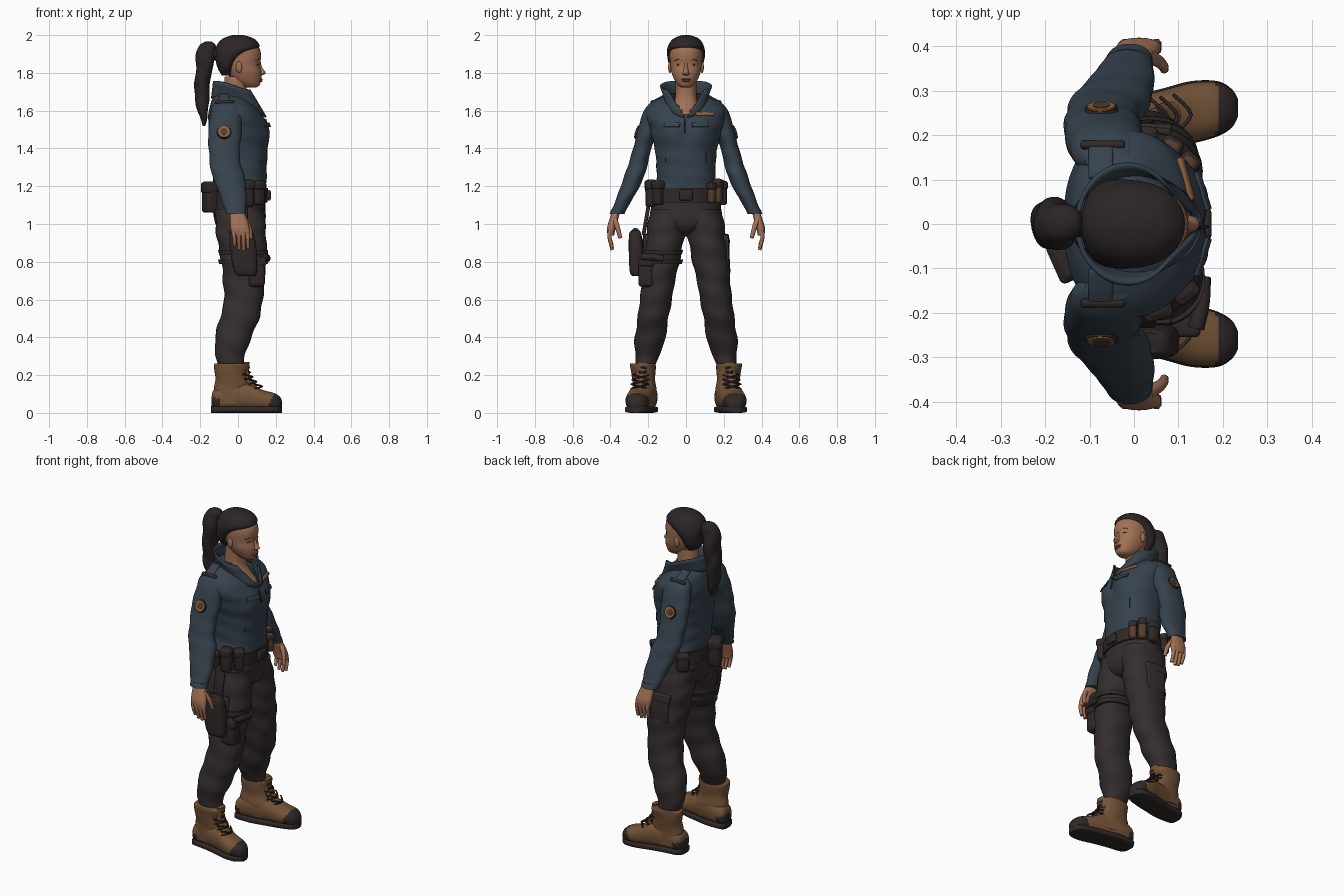
import bpy, bmesh, math
from mathutils import Vector, Matrix
from mathutils.bvhtree import BVHTree

if "Cube" in bpy.data.objects:
    bpy.data.objects.remove(bpy.data.objects["Cube"])

def mat(name, r, g, b):
    m = bpy.data.materials.new(name)
    m.diffuse_color = (r, g, b, 1)
    m.use_nodes = True
    m.node_tree.nodes["Principled BSDF"].inputs["Base Color"].default_value = m.diffuse_color
    return m

JACKET = mat("slate_blue", .037, .054, .074)
SEAM = mat("dark_slate", .026, .036, .048)
PANTS = mat("charcoal_brown", .034, .026, .026)
SKIN = mat("warm_skin", .36, .165, .092)
LIP = mat("dark_rose", .22, .09, .06)
HAIR = mat("dark_hair", .024, .018, .019)
BOOT = mat("tan_leather", .17, .085, .038)
BROWN = mat("brown_leather", .09, .048, .026)
GEAR = mat("gear_black_brown", .028, .021, .02)
BADGE = mat("copper_patch", .27, .115, .045)

def finish(name, me, mats, mirror=False, angle=45):
    for m in mats if isinstance(mats, list) else [mats]:
        me.materials.append(m)
    for p in me.polygons:
        p.use_smooth = True
    me.set_sharp_from_angle(angle=math.radians(angle))
    ob = bpy.data.objects.new(name, me)
    bpy.context.collection.objects.link(ob)
    if mirror:
        mod = ob.modifiers.new("mirror", 'MIRROR')
        mod.use_axis = (False, True, False)
        mod.use_mirror_merge = False
    return ob

def from_bm(name, bm, mats, mirror=False, angle=45):
    bmesh.ops.recalc_face_normals(bm, faces=bm.faces)
    me = bpy.data.meshes.new(name)
    bm.to_mesh(me)
    bm.free()
    return finish(name, me, mats, mirror, angle)

def smooth_sections(secs, steps):
    """Catmull-Rom interpolation between the given sections."""
    out = []
    for i in range(len(secs) - 1):
        a, b, c, d = (secs[max(0, min(len(secs) - 1, i + k))] for k in (-1, 0, 1, 2))
        for s in range(steps):
            t = s / steps
            out.append([.5 * (2 * q + (r - p) * t + (2 * p - 5 * q + 4 * r - w) * t * t
                              + (3 * q - p - 3 * r + w) * t ** 3) for p, q, r, w in zip(a, b, c, d)])
    return out + [list(secs[-1])]

def loft(name, secs, mats, mirror=False, axis='z', p=2.2, n=32, steps=6, fold=0, k=70,
         rule=None, cut=None, shape=None):
    """Skin rounded sections: (pos along axis, low, high, low, high)."""
    bm = bmesh.new()
    rings = []
    for h, a0, a1, b0, b1 in smooth_sections(secs, steps):
        ring = []
        for i in range(n):
            t = 2 * math.pi * i / n
            c, s = math.cos(t), math.sin(t)
            f = 1 + fold * (math.sin(k * h + 2.3 * math.sin(t + 1)) + .6 * math.sin(k * .6 * h - 3 * s))
            u = (a0 + a1) / 2 + (a1 - a0) / 2 * f * math.copysign(abs(c) ** (2 / p), c)
            v = (b0 + b1) / 2 + (b1 - b0) / 2 * f * math.copysign(abs(s) ** (2 / p), s)
            co = Vector((u, v, h) if axis == 'z' else (h, u, v))
            ring.append(bm.verts.new(shape(co) if shape else co))
        rings.append(ring)
    for r, q in zip(rings, rings[1:]):
        for i in range(n):
            bm.faces.new((r[i], r[(i + 1) % n], q[(i + 1) % n], q[i]))
    bm.faces.new(rings[0])
    bm.faces.new(rings[-1])
    bmesh.ops.recalc_face_normals(bm, faces=bm.faces)
    if rule:
        for f in bm.faces:
            f.material_index = rule(f.calc_center_median())
    if cut:
        bmesh.ops.delete(bm, geom=[f for f in bm.faces if cut(f.calc_center_median())], context='FACES')
    return from_bm(name, bm, mats, mirror)

def sym(*rows):
    return [(z, x0, x1, -w, w) for z, x0, x1, w in rows]

def ball(name, loc, size, m, mirror=False, rot=None):
    bm = bmesh.new()
    bmesh.ops.create_uvsphere(bm, u_segments=20, v_segments=12, radius=1)
    bm.transform(Matrix.Translation(loc) @ (rot or Matrix()) @ Matrix.Diagonal((*size, 1)))
    return from_bm(name, bm, m, mirror)

def box(name, loc, size, m, mirror=False, rot=None, bevel=.012):
    bm = bmesh.new()
    bmesh.ops.create_cube(bm, size=1)
    bm.transform(Matrix.Diagonal((*size, 1)))
    bmesh.ops.bevel(bm, geom=bm.edges[:], offset=min(bevel, min(size) * .4), segments=3, profile=.5, affect='EDGES')
    bm.transform(Matrix.Translation(loc) @ (rot or Matrix()))
    return from_bm(name, bm, m, mirror, 60)

def tube(name, pts, r, m, mirror=False, taper=1):
    cu = bpy.data.curves.new(name, 'CURVE')
    cu.dimensions, cu.bevel_depth, cu.bevel_resolution, cu.use_fill_caps = '3D', r, 2, True
    sp = cu.splines.new('POLY')
    fine = smooth_sections(pts, 4)
    sp.points.add(len(fine) - 1)
    for i, (pt, co) in enumerate(zip(sp.points, fine)):
        pt.co = (*co, 1)
        pt.radius = 1 + (taper - 1) * i / (len(fine) - 1)
    tmp = bpy.data.objects.new("tmp", cu)
    me = bpy.data.meshes.new_from_object(tmp)
    bpy.data.objects.remove(tmp)
    return finish(name, me, m, mirror, 60)

def stick(target, pt):
    """Nearest surface point and a frame with z along the normal, y upward."""
    me = target.data
    tree = BVHTree.FromPolygons([v.co for v in me.vertices], [p.vertices[:] for p in me.polygons])
    loc, nor, _, _ = tree.find_nearest(Vector(pt))
    return loc, nor.to_track_quat('Z', 'Y').to_matrix().to_4x4()

def plate(name, target, pt, size, m, mirror=False):
    loc, rot = stick(target, pt)
    return box(name, loc, size, m, mirror, rot, .006)

# jacket body with bust and an open V neck
def bust(co):
    if co.x > 0:
        co.x += .022 * math.exp(-((abs(co.y) - .075) / .06) ** 2 - ((co.z - 1.48) / .06) ** 2)
    return co
torso = loft("jacket_body", sym((1.18, -.125, .15, .168), (1.22, -.13, .15, .16), (1.28, -.135, .152, .155),
    (1.38, -.145, .155, .163), (1.48, -.155, .153, .185), (1.55, -.157, .142, .205), (1.6, -.155, .115, .208),
    (1.64, -.145, .075, .18), (1.67, -.13, .045, .13), (1.69, -.11, .02, .08)), JACKET, p=2.3, n=96, steps=8,
    fold=.009, cut=lambda c: c.x > .0 and c.z > 1.575 and abs(c.y) < (c.z - 1.57) * .75, shape=bust)
loft("neck_and_chest", sym((1.5, -.1, .11, .1), (1.57, -.1, .112, .09), (1.62, -.09, .075, .07),
    (1.68, -.08, .045, .056), (1.78, -.07, .05, .055)), SKIN)

# flared open collar with wide pointed wings
bm = bmesh.new()
cols = []
for i in range(41):
    s = i / 40 * 2 - 1
    lo, hi = math.pi + s * (math.pi - .06), math.pi + s * (math.pi - .82)
    front = (1 + math.cos(lo)) / 2
    b = Vector((.005 + .143 * math.cos(lo), .105 * math.sin(lo), 1.665 - .1 * front ** 2))
    t = Vector((-.015 + .112 * math.cos(hi), .134 * math.sin(hi), 1.757 - .045 * front ** 2))
    cols.append([bm.verts.new(b.lerp(t, j / 4)) for j in range(5)])
for a, b in zip(cols, cols[1:]):
    for j in range(4):
        bm.faces.new((a[j], b[j], b[j + 1], a[j + 1]))
collar = from_bm("collar", bm, JACKET)
sol = collar.modifiers.new("thickness", 'SOLIDIFY')
sol.thickness, sol.offset = .01, 0

# sleeves, cuffs and hands
sleeve = loft("sleeve", [(1.655, -.11, -.01, .12, .17), (1.61, -.14, .02, .11, .218), (1.5, -.156, .02, .14, .255),
    (1.42, -.156, .01, .178, .275), (1.33, -.15, .012, .2, .3), (1.27, -.14, .03, .215, .322),
    (1.2, -.115, .042, .245, .345), (1.12, -.085, .045, .29, .375), (1.06, -.062, .04, .325, .4)],
    JACKET, True, fold=.02, k=60)
loft("cuff", [(1.08, -.07, .043, .314, .393), (1.053, -.062, .042, .326, .405)], JACKET, True)
loft("palm", [(1.09, -.035, .025, .345, .385), (1.04, -.042, .042, .355, .4), (.98, -.04, .06, .372, .418),
    (.94, -.03, .058, .38, .415)], SKIN, True)
for i, x in enumerate((-.024, .0, .024, .047)):
    tip = (.885, .868, .862, .872)[i]
    tube("finger", [(x, .4, .97), (x + .004, .405, .93), (x + .006, .39, tip)], .0135, SKIN, True, .65)
tube("thumb", [(.03, .38, 1.03), (.06, .362, .98), (.068, .348, .925)], .016, SKIN, True, .65)

# shoulder tabs, sleeve badges, chest tag and pocket flaps
box("shoulder_tab", (-.075, .142, 1.664), (.055, .09, .014), JACKET, True, Matrix.Rotation(-.5, 4, 'X'))
box("shoulder_bar", (-.07, .178, 1.645), (.1, .02, .02), GEAR, True, Matrix.Rotation(-.6, 4, 'X'))
bloc, brot = stick(sleeve, (-.075, .3, 1.5))
for nm, r, h, m in (("badge_rim", .038, .008, GEAR), ("badge", .034, .014, BADGE), ("badge_centre", .02, .018, BROWN)):
    bm = bmesh.new()
    bmesh.ops.create_cone(bm, cap_ends=True, segments=28, radius1=r, radius2=r * .93, depth=h)
    bm.transform(Matrix.Translation(bloc) @ brot)
    from_bm(nm, bm, m, True, 30)
plate("chest_tag", torso, (.13, .105, 1.59), (.1, .02, .014), BADGE)
plate("chest_pocket_flap", torso, (.2, .085, 1.545), (.09, .025, .008), JACKET, True)
plate("side_zip", torso, (.14, .12, 1.36), (.005, .07, .006), SEAM, True)
plate("front_zip", torso, (.2, 0, 1.53), (.007, .08, .009), SEAM)

# head, face and ears
loft("head", sym((1.722, .045, .092, .022), (1.732, .015, .112, .04), (1.76, -.03, .122, .06), (1.8, -.06, .125, .076),
    (1.84, -.085, .117, .083), (1.89, -.1, .122, .087), (1.93, -.1, .113, .083), (1.965, -.08, .08, .065),
    (1.985, -.04, .04, .035)), SKIN, p=2.1)
loft("nose", sym((1.865, .1, .119, .008), (1.83, .1, .127, .01), (1.805, .1, .145, .015), (1.795, .1, .144, .019),
    (1.785, .1, .122, .012)), SKIN, p=2, n=20)
ball("upper_lip", (.119, 0, 1.766), (.011, .026, .005), LIP)
ball("lower_lip", (.117, 0, 1.757), (.012, .022, .006), LIP)
ball("eye", (.098, .036, 1.843), (.012, .015, .0045), BROWN, True)
tube("eyebrow", [(.115, .018, 1.866), (.107, .04, 1.871), (.091, .058, 1.864)], .003, BROWN, True)
ball("ear", (.005, .085, 1.83), (.017, .01, .03), SKIN, True)

# pulled-back hair and ponytail
loft("hair", sym((1.785, -.085, -.03, .05), (1.82, -.105, -.02, .08), (1.86, -.117, .005, .095),
    (1.9, -.121, .052, .1), (1.935, -.116, .112, .097), (1.965, -.1, .102, .083), (1.987, -.07, .073, .058),
    (2.0, -.03, .03, .02)), HAIR, p=2.1, fold=.006)
ball("hair_tie", (-.125, 0, 1.9), (.03, .03, .034), HAIR)
loft("ponytail", sym((1.965, -.175, -.14, .015), (1.945, -.205, -.122, .042), (1.88, -.222, -.122, .054),
    (1.8, -.226, -.14, .055), (1.7, -.23, -.152, .05), (1.62, -.22, -.156, .042), (1.56, -.2, -.162, .028),
    (1.52, -.188, -.174, .01)), HAIR, fold=.07, k=45)

# trousers
loft("trouser_hips", sym((1.2, -.12, .14, .16), (1.1, -.133, .145, .183), (1.02, -.125, .146, .188),
    (.975, -.105, .13, .13), (.95, -.07, .1, .07), (.935, -.02, .05, .03)), PANTS)
leg = loft("trouser_leg", [(1.08, -.12, .14, .005, .185), (.98, -.12, .147, .002, .205), (.9, -.105, .15, .014, .217),
    (.8, -.09, .147, .035, .228), (.7, -.078, .14, .057, .235), (.6, -.075, .132, .075, .243),
    (.52, -.09, .118, .09, .254), (.45, -.11, .09, .1, .264), (.38, -.123, .065, .113, .272),
    (.3, -.118, .035, .143, .268), (.24, -.1, .03, .165, .265)], PANTS, True, fold=.026, k=50, steps=8)
plate("cargo_pocket", leg, (.02, .3, .86), (.12, .17, .014), PANTS, True)
plate("cargo_pocket_flap", leg, (.02, .3, .94), (.125, .05, .024), PANTS, True)

# boots with toe caps, soles and laces
loft("boot_shaft", [(.262, -.122, .055, .165, .292), (.25, -.127, .06, .16, .296), (.18, -.12, .055, .163, .285),
    (.12, -.128, .08, .157, .278), (.05, -.13, .09, .16, .28)], BOOT, True, fold=.012)
foot = [(-.14, .175, .235, .03, .09), (-.12, .155, .265, .015, .13), (-.03, .152, .28, .015, .16),
        (.06, .168, .3, .015, .155), (.13, .183, .318, .015, .122), (.19, .2, .318, .015, .105),
        (.222, .22, .3, .015, .085), (.234, .243, .28, .03, .06)]
loft("boot_foot", foot, [BOOT, GEAR], True, 'x', 2.4,
     rule=lambda c: int(c.x + c.z * -.5 > .14 or c.x > .205 or (c.x < -.1 and c.z < .08)))
loft("boot_sole", [(x - .002, a - .003, b + .003, 0, .036) for x, a, b, _, _ in foot], GEAR, True, 'x', 4)
loft("boot_tongue", [(.27, .03, .06, .2, .26), (.2, .03, .062, .2, .265), (.14, .05, .105, .21, .275)], BOOT, True)
for i in range(5):
    t = i / 4
    x, y, z = .05 + .068 * t * t, .226 + .02 * t, .24 - .1 * t
    for sgn in (1, -1):
        tube("lace", [(x - .03, y - .045, z + .012 * sgn), (x + .01, y, z), (x - .03, y + .045, z - .012 * sgn)],
             .0045, GEAR, True)

# belt, buckle and belt pouches
loft("belt", sym((1.115, -.14, .155, .182), (1.19, -.136, .158, .176)), GEAR, steps=1, n=48)
box("buckle", (.162, 0, 1.152), (.024, .07, .055), GEAR)
for nm, deg, w, d, z0, z1, m in (("right_front_pouch", -50, .055, .05, 1.1, 1.23, GEAR),
        ("right_side_pouch", -74, .06, .055, 1.09, 1.235, GEAR), ("right_rear_pouch", -100, .06, .04, 1.1, 1.2, GEAR),
        ("back_pouch", -156, .09, .07, 1.06, 1.225, GEAR), ("left_front_pouch", 45, .042, .042, 1.11, 1.22, BROWN),
        ("left_middle_pouch", 62, .045, .045, 1.11, 1.24, BROWN), ("left_side_pouch", 84, .055, .05, 1.1, 1.23, GEAR),
        ("left_rear_pouch", 125, .07, .04, 1.09, 1.2, GEAR)):
    a = math.radians(deg)
    loc = Vector((.005 + .165 * math.cos(a), .192 * math.sin(a), (z0 + z1) / 2))
    rot = Matrix.Rotation(a, 4, 'Z')
    box(nm, loc, (d, w, z1 - z0), m, rot=rot, bevel=.015)
    box(nm + "_flap", loc + Vector((0, 0, (z1 - z0) * .3)), (d + .008, w + .006, (z1 - z0) * .34), GEAR, rot=rot)

# thigh holster on the right leg, with straps
for z in (.8, .85):
    loft("thigh_strap", [(z - .012, -.1, .157, -.236, -.022), (z + .012, -.106, .16, -.232, -.015)], GEAR, steps=1)
box("holster_hanger", (.02, -.21, 1.03), (.06, .02, .18), GEAR, rot=Matrix.Rotation(-.17, 4, 'X'))
loft("holster", [(.725, .0, .09, -.285, -.235), (.75, -.02, .1, -.298, -.225), (.85, -.04, .1, -.303, -.225),
    (.94, -.045, .085, -.302, -.235), (.965, -.02, .06, -.292, -.245)], GEAR, p=3.5)
box("holster_grip", (-.02, -.268, .945), (.05, .035, .06), GEAR, rot=Matrix.Rotation(-.3, 4, 'Y'))
box("thigh_pouch", (.1, -.212, .745), (.085, .08, .155), GEAR, bevel=.02)
box("thigh_pouch_flap", (.102, -.212, .8), (.095, .085, .05), GEAR)
tube("thigh_torch", [(.14, -.235, .825), (.152, -.18, .825), (.155, -.12, .815)], .018, GEAR)
